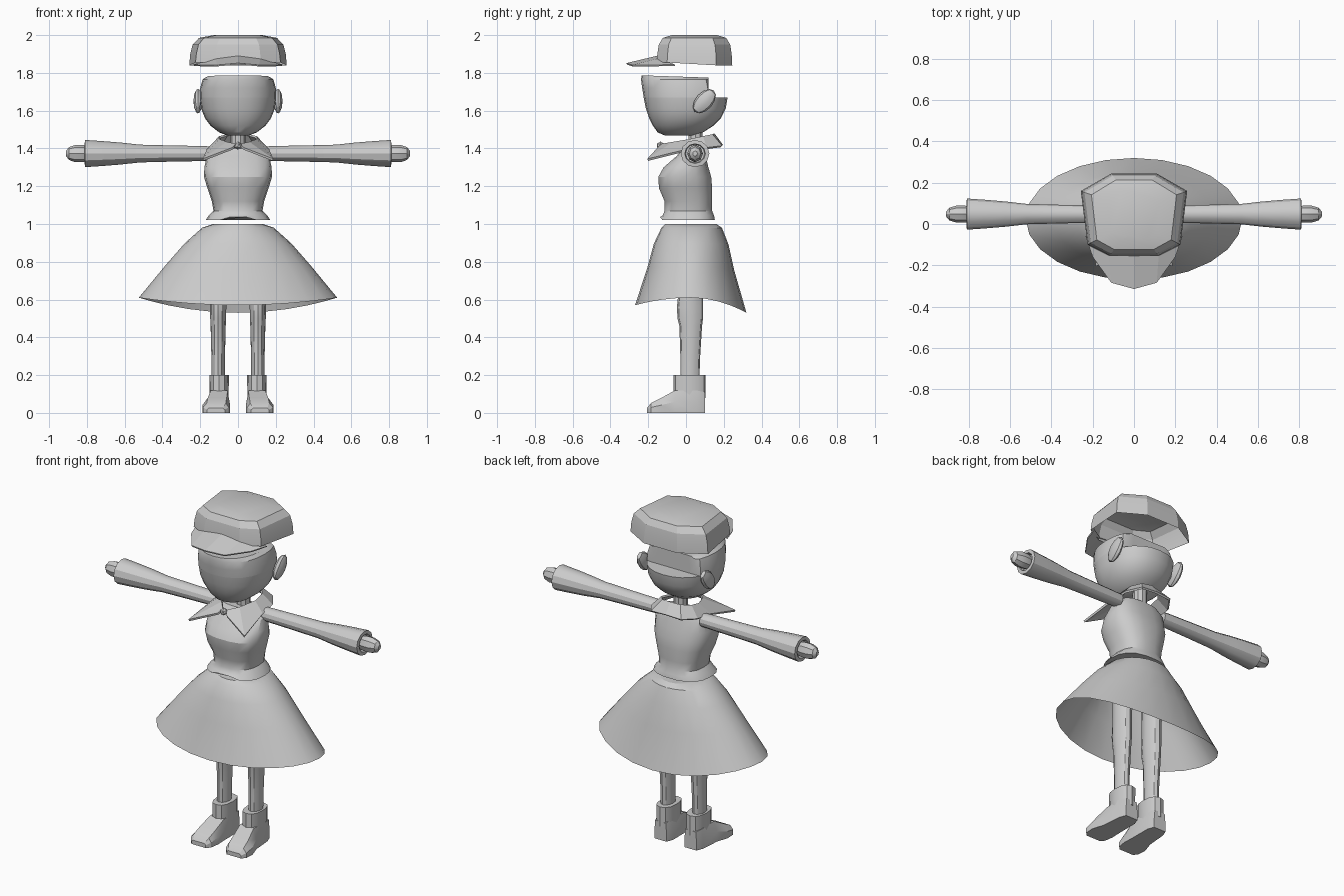
import bpy, bmesh, math
from mathutils import Vector, Matrix

if "Cube" in bpy.data.objects:
    bpy.data.objects.remove(bpy.data.objects["Cube"])

grey = bpy.data.materials.new("light_grey")
grey.diffuse_color = (0.6, 0.6, 0.6, 1)
grey.use_nodes = True
grey.node_tree.nodes["Principled BSDF"].inputs["Base Color"].default_value = grey.diffuse_color


def finish(name, bm, smooth=30):
    bmesh.ops.recalc_face_normals(bm, faces=bm.faces)
    me = bpy.data.meshes.new(name)
    bm.to_mesh(me)
    bm.free()
    ob = bpy.data.objects.new(name, me)
    bpy.context.collection.objects.link(ob)
    me.materials.append(grey)
    if smooth:
        bpy.ops.object.select_all(action='DESELECT')
        ob.select_set(True)
        bpy.context.view_layer.objects.active = ob
        bpy.ops.object.shade_smooth_by_angle(angle=math.radians(smooth))
    return ob


def loft(name, loops, bottom=True, top=True, smooth=30):
    """Skin a stack of equal-length point loops."""
    bm = bmesh.new()
    rows = [[bm.verts.new(p) for p in loop] for loop in loops]
    n = len(rows[0])
    for a, b in zip(rows, rows[1:]):
        for i in range(n):
            j = (i + 1) % n
            bm.faces.new((a[i], a[j], b[j], b[i]))
    if bottom:
        bm.faces.new(rows[0][::-1])
    if top:
        bm.faces.new(rows[-1])
    return finish(name, bm, smooth)


def oval(z, xr, y0, y1, n=16, cx=0, power=1.0, phase=0.0):
    """Horizontal ring; power < 1 makes it boxier."""
    out = []
    for i in range(n):
        t = 2 * math.pi * (i + phase) / n
        c, s = math.cos(t), math.sin(t)
        c = math.copysign(abs(c) ** power, c)
        s = math.copysign(abs(s) ** power, s)
        out.append(Vector((cx + xr * c, (y0 + y1) / 2 + (y1 - y0) / 2 * s, z)))
    return out


# Skirt: flared cone with a hem that dips at front and back
skirt = []
for z, xr, y0, y1, dip in [(1.0, .13, -.11, .16, 0), (.98, .19, -.13, .19, 0),
                           (.9, .28, -.17, .225, .1), (.78, .385, -.205, .255, .3),
                           (.61, .525, -.27, .32, 1)]:
    ring = oval(z, xr, y0, y1, 24)
    for i, p in enumerate(ring):
        s = math.sin(2 * math.pi * i / 24)
        p.z -= dip * s * s * (.04 if s < 0 else .08)
    skirt.append(ring)
loft("skirt", skirt[::-1], bottom=False)

# Bodice with a flared peplum
bodice = []
for z, xr, y0, y1 in [(1.02, .172, -.14, .155), (1.045, .155, -.125, .15),
                      (1.07, .13, -.115, .14), (1.12, .138, -.115, .14),
                      (1.19, .162, -.145, .14), (1.25, .18, -.148, .135),
                      (1.3, .178, -.12, .12), (1.36, .165, -.05, .105),
                      (1.40, .12, -.02, .09)]:
    bodice.append(oval(z, xr, y0, y1, 18, power=.8))
for p in bodice[0]:
    p.z += .03 * max(0, 1 - abs(p.x) / .1) * (p.y < 0)
loft("bodice", bodice)

# Neck
loft("neck", [oval(z, .04, .01, .09, 10) for z in (1.38, 1.5)])

# Collar: raised neck band falling to two pointed front flaps
inner = [(0, .15, 1.48), (.06, .14, 1.475), (.1, .09, 1.465), (.1, .02, 1.45),
         (.06, -.07, 1.435), (.01, -.13, 1.425)]
outer = [(0, .195, 1.42), (.1, .19, 1.415), (.155, .11, 1.405), (.165, .0, 1.395),
         (.187, -.205, 1.345), (.03, -.15, 1.405)]
bm = bmesh.new()
for sx in (1, -1):
    a = [bm.verts.new((x * sx, y, z)) for x, y, z in inner]
    b = [bm.verts.new((x * sx, y, z)) for x, y, z in outer]
    for i in range(5):
        bm.faces.new((a[i], a[i + 1], b[i + 1], b[i]))
bmesh.ops.remove_doubles(bm, verts=bm.verts, dist=.0005)
collar = finish("collar", bm, 0)
solid = collar.modifiers.new("thickness", 'SOLIDIFY')
solid.thickness = .012

# Collar knot
bm = bmesh.new()
bmesh.ops.create_icosphere(bm, subdivisions=1, radius=.022,
                           matrix=Matrix.Translation((0, -.135, 1.415)))
finish("collar_knot", bm)

# Head: bowl with a step cut out of the back
head = []
for z, xr, y0, y1 in [(1.468, .055, -.11, .04), (1.485, .1, -.15, .09),
                      (1.52, .145, -.175, .145), (1.56, .175, -.195, .185),
                      (1.61, .195, -.212, .21), (1.67, .202, -.224, .22),
                      (1.67, .202, -.224, .22), (1.72, .2, -.232, .22),
                      (1.765, .188, -.238, .21), (1.787, .165, -.235, .19)]:
    ring = oval(z, xr, y0, y1, 24, power=.9)
    if len(head) >= 6:
        for p in ring:
            p.y = min(p.y, .12)
            if z > 1.78:
                p.z -= .012 * (p.y + .235) / .355
    head.append(ring)
loft("head", head)

for side, sx in (("left", 1), ("right", -1)):
    # Ear: tilted flattened oval
    bm = bmesh.new()
    bmesh.ops.create_uvsphere(bm, u_segments=10, v_segments=6, radius=1, matrix=(
        Matrix.Translation((sx * .212, .097, 1.65))
        @ Matrix.Rotation(math.radians(-42), 4, 'X')
        @ Matrix.Diagonal((.024, .046, .076, 1))))
    finish(side + "_ear", bm)

    # Sleeve widening to the wrist, with a recessed opening
    arm = []
    for x, r in [(.15, .038), (.2, .04), (.36, .043), (.52, .047), (.62, .058),
                 (.72, .066), (.81, .072), (.812, .052), (.79, .048)]:
        arm.append([Vector((sx * x, .048 + r * 1.05 * math.cos(t), 1.373 + r * math.sin(t)))
                    for t in (2 * math.pi * i / 12 for i in range(12))])
    loft(side + "_sleeve", arm)

    # Hand
    hand = []
    for x, r in [(.78, .036), (.82, .046), (.86, .046), (.895, .034), (.91, .014)]:
        hand.append([Vector((sx * x, .048 + r * .9 * math.cos(t), 1.373 + r * math.sin(t)))
                     for t in (2 * math.pi * i / 8 for i in range(8))])
    loft(side + "_hand", hand)

    # Leg with a slight knee bulge
    cx = .105 * sx
    loft(side + "_leg", [oval(z, xr, y0, y1, 12, cx) for z, xr, y0, y1 in
         [(.15, .035, -.03, .07), (.3, .036, -.03, .075), (.46, .04, -.035, .085),
          (.5, .042, -.045, .09), (.56, .043, -.048, .09), (.62, .044, -.042, .09),
          (.95, .05, -.04, .1)]])

    # Ankle cuff
    loft(side + "_ankle_cuff", [oval(z, r, -.066, .104, 12, .1 * sx, power=.8)
                                for z, r in ((.08, .05), (.2, .052))])

    # Shoe: sections from heel to toe
    # (y, inner x, outer x, top inner x, top outer x, top z)
    shoe = []
    for y, xi, xo, ti, to, tz in [(.1, .06, .14, .065, .135, .11),
                                  (.06, .045, .155, .055, .15, .118),
                                  (-.06, .045, .165, .055, .145, .118),
                                  (-.13, .042, .188, .06, .16, .08),
                                  (-.185, .05, .185, .065, .165, .052),
                                  (-.207, .07, .165, .08, .155, .025)]:
        mid = .01 + (tz - .01) * .45
        shoe.append([Vector((sx * x, y, z)) for x, z in
                     [(xi, 0), (xo, 0), (xo, mid), (to, tz), (ti, tz), (xi, mid)]])
    loft(side + "_shoe", shoe, smooth=25)

# Cap crown: open-bottomed eight-sided shell, wide at the back
half = [(.11, .245), (.258, .16), (.225, -.1), (.12, -.155)]
base = [Vector((x, y, 0)) for x, y in half] + [Vector((-x, y, 0)) for x, y in half[::-1]]
crown = []
for z, k, drop in [(1.84, 1.0, 0), (1.9, .98, 0), (1.95, .93, 0), (1.985, .8, 0), (2.0, .5, 0)]:
    crown.append([Vector((p.x * k, .045 + (p.y - .045) * (k + (1 - k) * .2),
                          z + (.015 if z < 1.85 and p.y < 0 else 0))) for p in base])
loft("cap_crown", crown, bottom=False, smooth=20)

# Cap brim: ridged visor
bm = bmesh.new()
back = [(-.235, -.06, 1.845), (-.12, -.15, 1.875), (0, -.155, 1.89), (.12, -.15, 1.875), (.235, -.06, 1.845)]
front = [(-.2, -.16, 1.842), (-.11, -.285, 1.842), (0, -.315, 1.852), (.11, -.285, 1.842), (.2, -.16, 1.842)]
a = [bm.verts.new(p) for p in back]
b = [bm.verts.new(p) for p in front]
for i in range(4):
    bm.faces.new((a[i], b[i], b[i + 1], a[i + 1]))
brim = finish("cap_brim", bm, 0)
solid = brim.modifiers.new("thickness", 'SOLIDIFY')
solid.thickness = .008
